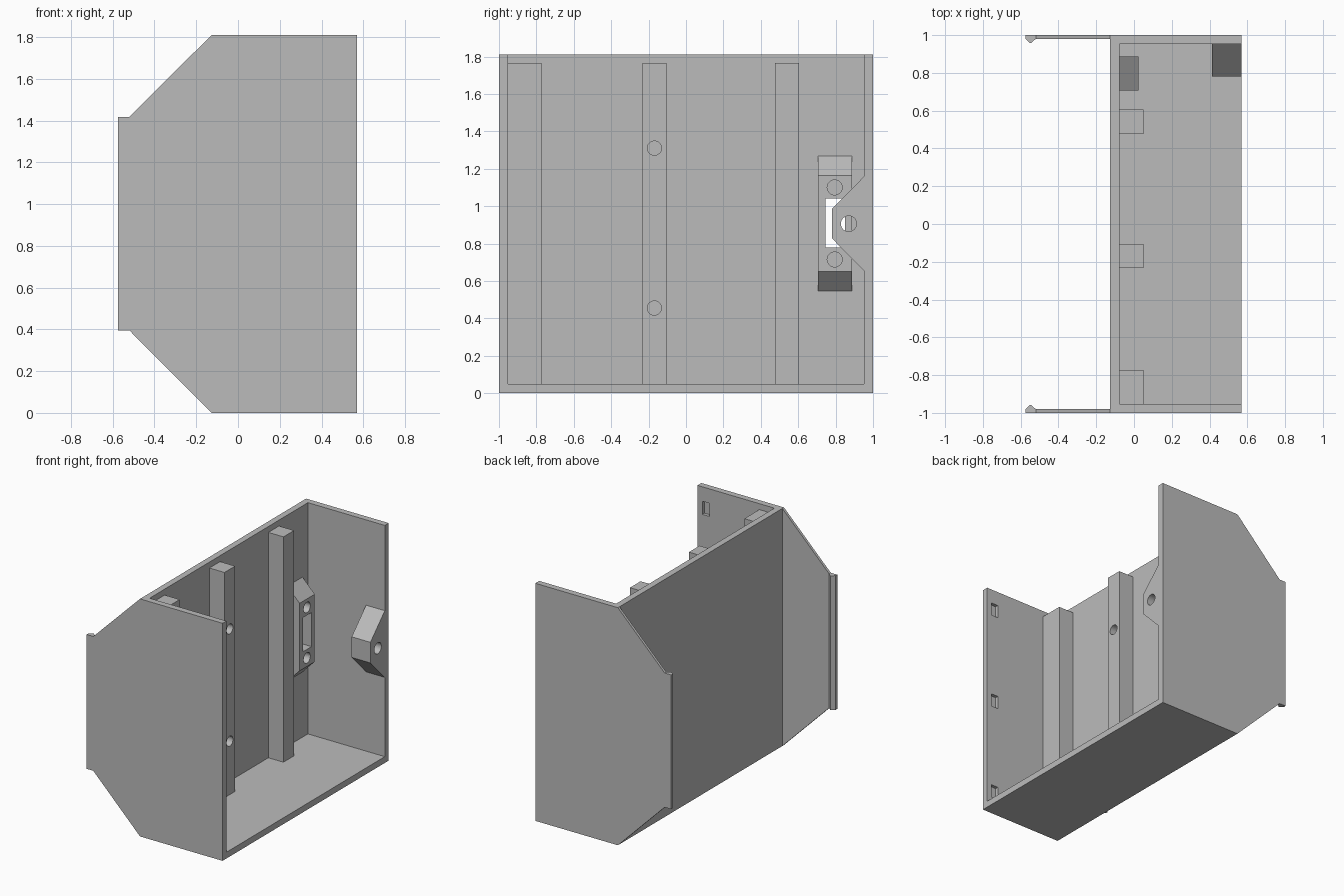
import bpy, bmesh, math
from mathutils import Vector

if "Cube" in bpy.data.objects:
    bpy.data.objects.remove(bpy.data.objects["Cube"])

grey = bpy.data.materials.new("plain grey")
grey.diffuse_color = (0.5, 0.5, 0.5, 1)
grey.use_nodes = True
grey.node_tree.nodes["Principled BSDF"].inputs["Base Color"].default_value = grey.diffuse_color


def prism(name, outline, axis, lo, hi):
    """Extrude a 2D outline along an axis (outline uses the other two axes in x, y, z order)."""
    def place(p, d):
        co = list(p)
        co.insert(axis, d)
        return Vector(co)
    bm = bmesh.new()
    face = bm.faces.new([bm.verts.new(place(p, lo)) for p in outline])
    ext = bmesh.ops.extrude_face_region(bm, geom=[face])
    shift = Vector((0, 0, 0))
    shift[axis] = hi - lo
    bmesh.ops.translate(bm, vec=shift, verts=[v for v in ext["geom"] if isinstance(v, bmesh.types.BMVert)])
    bmesh.ops.recalc_face_normals(bm, faces=bm.faces)
    mesh = bpy.data.meshes.new(name)
    bm.to_mesh(mesh)
    bm.free()
    mesh.materials.append(grey)
    ob = bpy.data.objects.new(name, mesh)
    bpy.context.collection.objects.link(ob)
    return ob


def box(name, x, y, z):
    return prism(name, [(x[0], y[0]), (x[1], y[0]), (x[1], y[1]), (x[0], y[1])], 2, *z)


def bore(y, z, r, x0, x1):
    """Round cutter running along x."""
    ring = [(y + r * math.cos(i * math.tau / 32), z + r * math.sin(i * math.tau / 32)) for i in range(32)]
    return prism("hole_cutter", ring, 0, x0, x1)


def cut(ob, cutters):
    for c in cutters:
        c.hide_render = True
        mod = ob.modifiers.new("cut", 'BOOLEAN')
        mod.operation, mod.solver, mod.object = 'DIFFERENCE', 'EXACT', c
    bpy.context.view_layer.update()
    mesh = bpy.data.meshes.new_from_object(ob.evaluated_get(bpy.context.evaluated_depsgraph_get()))
    ob.modifiers.clear()
    ob.data = mesh
    for c in cutters:
        bpy.data.objects.remove(c)


BACK, WALL, FRONT, TOP, IN = -0.126, -0.078, 0.57, 1.81, 0.953

# open case: back wall, floor and two side walls
case = box("case", (BACK, FRONT), (-1, 1), (0, TOP))
cutters = [box("cavity_cutter", (WALL, 1), (-IN, IN), (0.048, 2.2)),
           box("window_cutter", (-0.3, 0.2), (0.745, 0.85), (0.78, 1.04))]
# three latch pockets inside one side wall
for z in (0.1, 0.85, 1.6):
    cutters.append(box("pocket_cutter", (0.47, 0.528), (-0.978, -0.9), (z, z + 0.1)))
cut(case, cutters)

# thin rear wings with snap ridges
for side, tag in ((-1, "front"), (1, "rear")):
    wing = [(BACK, 0), (BACK, TOP), (-0.52, 1.418), (-0.575, 1.418), (-0.575, 0.395), (-0.52, 0.395)]
    prism(tag + "_wing", wing, 1, *sorted((side * 0.98, side)))
    ridge = [(-0.575, side * 0.98), (-0.52, side * 0.98), (-0.548, side * 0.956)]
    prism(tag + "_snap_ridge", ridge, 2, 0.395, 1.418)

# vertical rails on the back wall, the middle one drilled
for i, y in enumerate(((-IN, -0.772), (-0.233, -0.105), (0.477, 0.605))):
    rail = box("rail_%d" % (i + 1), (WALL, 0.049), y, (0.048, 1.765))
    if i == 1:
        cut(rail, [bore(-0.169, z, 0.038, -0.06, 0.2) for z in (0.455, 1.31)])

# sloped bracket around the window
bracket = prism("window_bracket", [(WALL, 0.545), (0.025, 0.65), (0.025, 1.165), (WALL, 1.268)], 1, 0.706, 0.888)
cut(bracket, [box("window_cutter", (-0.3, 0.2), (0.745, 0.85), (0.78, 1.04))]
    + [bore(0.795, z, 0.04, -0.06, 0.2) for z in (0.715, 1.1)])

# screw tab on the side wall
tab = prism("screw_tab", [(IN, 0.652), (0.78, 0.828), (0.78, 0.985), (IN, 1.16)], 0, 0.412, FRONT)
cut(tab, [bore(0.87, 0.906, 0.042, 0.3, 0.7)])
